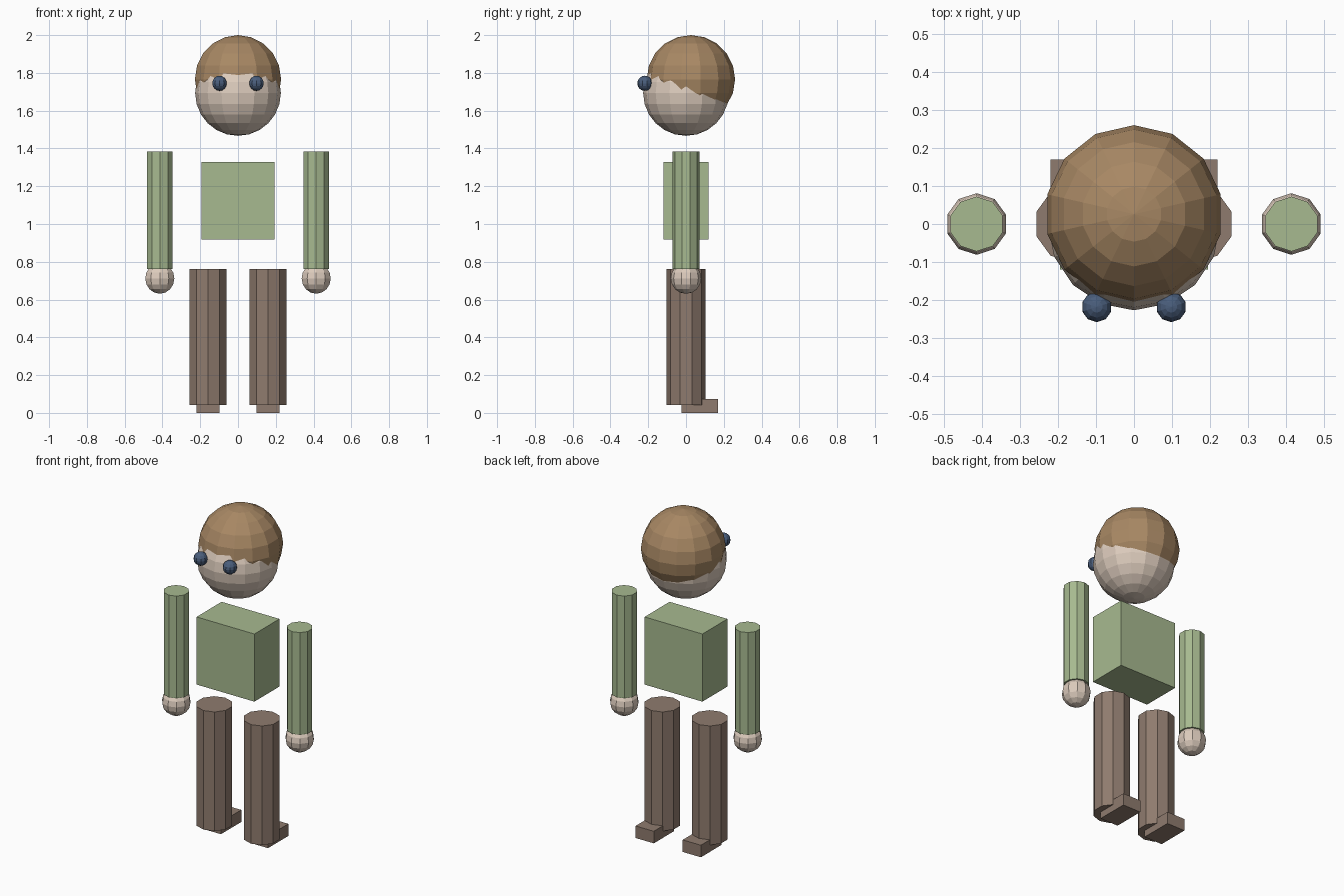
import bpy
import bmesh
from mathutils import Matrix, Vector

default = bpy.data.objects.get("Cube")
if default:
    bpy.data.objects.remove(default, do_unlink=True)


def material(name, rgb):
    """Flat colour given as sRGB 0-255, stored as linear."""
    linear = [((c / 255 + 0.055) / 1.055) ** 2.4 for c in rgb] + [1.0]
    mat = bpy.data.materials.new(name)
    mat.use_nodes = True
    mat.diffuse_color = linear
    mat.node_tree.nodes["Principled BSDF"].inputs["Base Color"].default_value = linear
    return mat


skin = material("skin", (220, 203, 188))
hair_brown = material("hair brown", (168, 136, 100))
shirt_green = material("shirt green", (167, 186, 144))
trouser_brown = material("trouser brown", (143, 123, 110))
eye_blue = material("eye blue", (74, 94, 124))


def add_part(name, bm, mat):
    bmesh.ops.recalc_face_normals(bm, faces=bm.faces)
    mesh = bpy.data.meshes.new(name)
    bm.to_mesh(mesh)
    bm.free()
    mesh.materials.append(mat)
    obj = bpy.data.objects.new(name, mesh)
    bpy.context.collection.objects.link(obj)
    return obj


def ball(name, centre, radius, segments, rings, mat):
    bm = bmesh.new()
    bmesh.ops.create_uvsphere(bm, u_segments=segments, v_segments=rings, radius=radius,
                              matrix=Matrix.Translation(centre))
    return add_part(name, bm, mat)


def tube(name, x, radius, bottom, top, mat):
    bm = bmesh.new()
    bmesh.ops.create_cone(bm, cap_ends=True, segments=10, radius1=radius, radius2=radius,
                          depth=top - bottom,
                          matrix=Matrix.Translation((x, 0, (top + bottom) / 2)))
    return add_part(name, bm, mat)


def block(name, low, high, mat):
    low, high = Vector(low), Vector(high)
    bm = bmesh.new()
    bmesh.ops.create_cube(bm, size=1, matrix=Matrix.Translation((low + high) / 2)
                          @ Matrix.Diagonal((*(high - low), 1)))
    return add_part(name, bm, mat)


# Head with an overlapping, slightly raised and set-back hair ball
ball("head", (0, 0, 1.694), 0.227, 16, 12, skin)
ball("hair", (0, 0.026, 1.766), 0.234, 14, 10, hair_brown)

# Torso
block("torso", (-0.194, -0.12, 0.918), (0.194, 0.12, 1.328), shirt_green)

# Paired parts
for side, s in (("left", 1), ("right", -1)):
    ball(side + "_eye", (s * 0.098, -0.218, 1.745), 0.04, 10, 8, eye_blue)
    tube(side + "_arm", s * 0.414, 0.072, 0.763, 1.383, shirt_green)
    ball(side + "_hand", (s * 0.414, 0, 0.712), 0.081, 10, 8, skin)
    tube(side + "_leg", s * 0.159, 0.103, 0.041, 0.763, trouser_brown)
    x = s * 0.158
    block(side + "_foot", (x - 0.061, -0.025, 0), (x + 0.061, 0.17, 0.073), trouser_brown)
